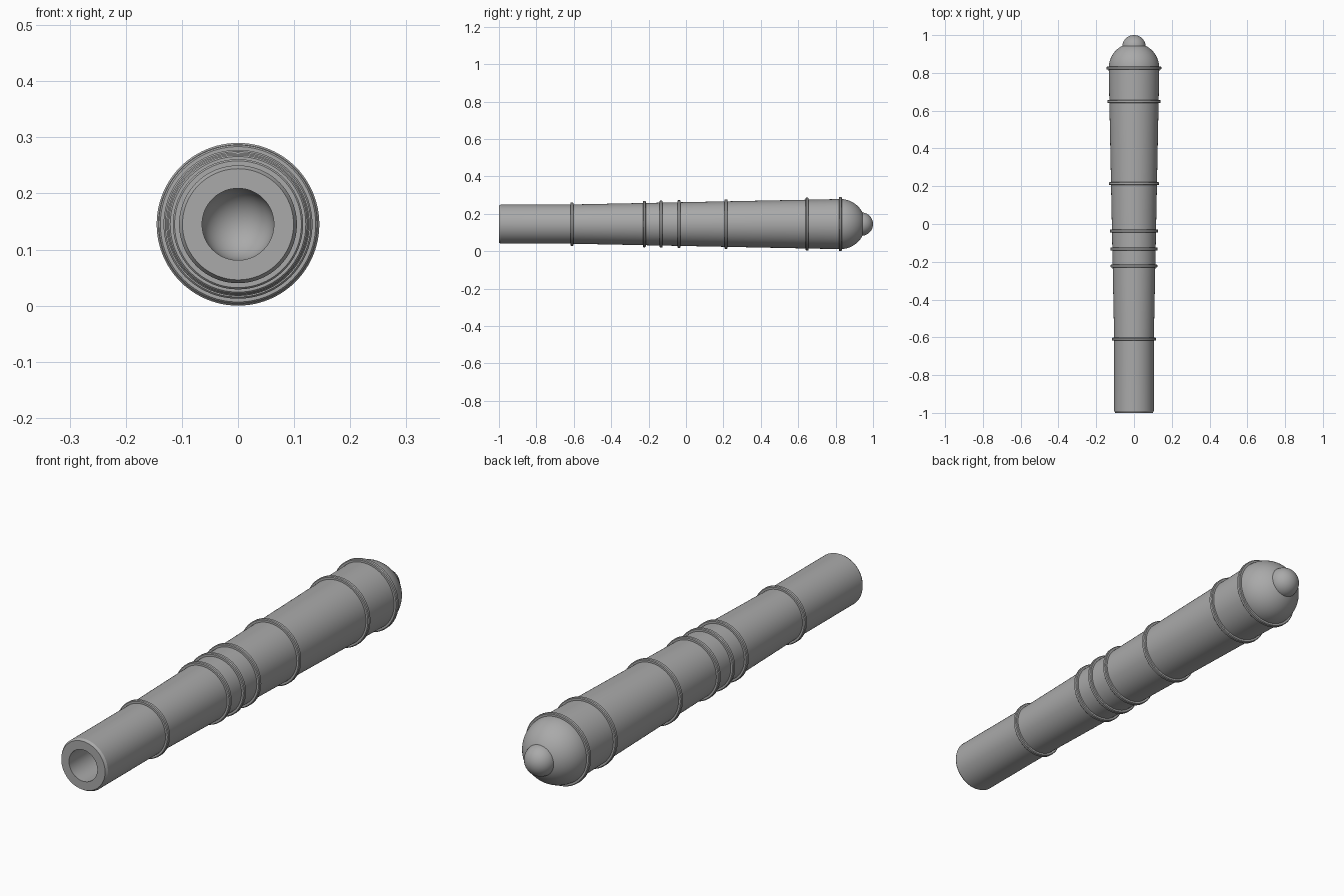
import bpy, bmesh, math
from mathutils import Vector, Matrix

cube = bpy.data.objects.get("Cube")
if cube:
    bpy.data.objects.remove(cube)

AXIS_Z = 0.145
SEGMENTS = 96

metal = bpy.data.materials.new("grey metal")
metal.use_nodes = True
grey = (0.4, 0.4, 0.4, 1)
metal.diffuse_color = grey
metal.node_tree.nodes["Principled BSDF"].inputs["Base Color"].default_value = grey


def lathe(name, profile, closed=False):
    """Spin (radius, y) points about the long axis."""
    bm = bmesh.new()
    verts = [bm.verts.new((r, y, 0)) for r, y in profile]
    pairs = list(zip(verts, verts[1:]))
    if closed:
        pairs.append((verts[-1], verts[0]))
    edges = [bm.edges.new(p) for p in pairs]
    bmesh.ops.spin(bm, geom=verts + edges, cent=(0, 0, 0), axis=(0, 1, 0),
                   angle=math.tau, steps=SEGMENTS, use_merge=True)
    bmesh.ops.remove_doubles(bm, verts=bm.verts, dist=0.00001)
    bmesh.ops.recalc_face_normals(bm, faces=bm.faces)
    mesh = bpy.data.meshes.new(name)
    bm.to_mesh(mesh)
    bm.free()
    mesh.materials.append(metal)
    obj = bpy.data.objects.new(name, mesh)
    obj.location.z = AXIS_Z
    bpy.context.collection.objects.link(obj)
    bpy.ops.object.select_all(action='DESELECT')
    obj.select_set(True)
    bpy.context.view_layer.objects.active = obj
    bpy.ops.object.shade_smooth_by_angle(angle=math.radians(30))
    return obj


def arc(radius, y, start, end, steps):
    """Circular profile; angle 0 is the equator, 90 the rear pole."""
    angles = [math.radians(start + (end - start) * i / steps) for i in range(steps + 1)]
    return [(max(0, radius * math.cos(a)), y + radius * math.sin(a)) for a in angles]


# Barrel dimensions
MUZZLE_R, BREECH_R, BORE_R = 0.105, 0.134, 0.064
TAPER_Y, BREECH_Y, BORE_END = -0.61, 0.825, 0.7


def barrel_radius(y):
    t = max(0, (y - TAPER_Y) / (BREECH_Y - TAPER_Y))
    return MUZZLE_R + (BREECH_R - MUZZLE_R) * t


# Hollow barrel: round bore end, muzzle lip, tapered outside, domed breech
bore = arc(BORE_R, BORE_END, 90, 0, 16)
lip = [(BORE_R, -1), (0.099, -1), (MUZZLE_R, -0.99)]
outside = [(MUZZLE_R, TAPER_Y)]
dome = arc(BREECH_R, BREECH_Y, 0, 90, 24)
lathe("barrel", bore + lip + outside + dome)

# Raised reinforcing bands
for i, y in enumerate((TAPER_Y, -0.223, -0.133, -0.037, 0.214, 0.648, BREECH_Y)):
    r = barrel_radius(y)
    half, height, bevel = 0.008, 0.011, 0.003
    lathe(f"band_{i + 1}", [(r - 0.006, y - half), (r + height - bevel, y - half),
                            (r + height, y - half + bevel), (r + height, y + half - bevel),
                            (r + height - bevel, y + half), (r - 0.006, y + half)], closed=True)

# Rear knob
lathe("rear_knob", arc(0.0625, 0.9375, -90, 90, 32))
